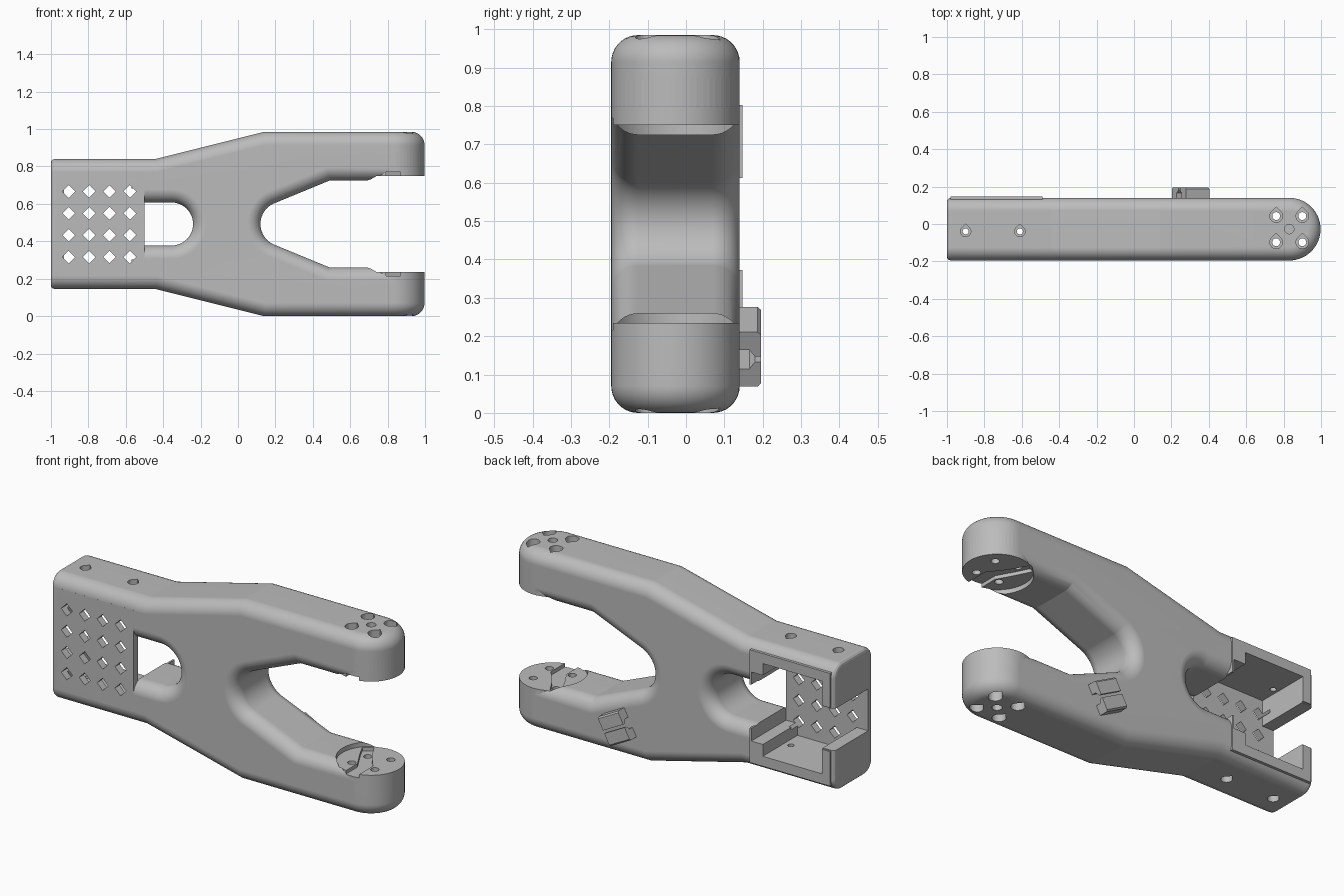
import bpy, bmesh, math
from math import sin, cos, radians, pi
from mathutils import Matrix

if "Cube" in bpy.data.objects:
    bpy.data.objects.remove(bpy.data.objects["Cube"], do_unlink=True)

MID = 0.4925               # height of the mirror plane; parts are built around z = 0
FRONT, BACK = -0.195, 0.14
TIP_X, TIP_Y, TIP_R = 0.83, -0.0275, 0.1675

grey = bpy.data.materials.new("plain_grey")
grey.use_nodes = True
grey.diffuse_color = (0.5, 0.5, 0.5, 1)
grey.node_tree.nodes["Principled BSDF"].inputs["Base Color"].default_value = (0.5, 0.5, 0.5, 1)


def prism(name, shapes, axis, lo, hi):
    """Extrude one or more 2D outlines along an axis."""
    place = {"x": lambda a, b, t: (t, a, b),
             "y": lambda a, b, t: (a, t, b),
             "z": lambda a, b, t: (a, b, t)}[axis]
    bm = bmesh.new()
    for pts in shapes:
        rings = [[bm.verts.new(place(a, b, t)) for a, b in pts] for t in (lo, hi)]
        bm.faces.new(rings[0])
        bm.faces.new(rings[1][::-1])
        n = len(pts)
        for i in range(n):
            j = (i + 1) % n
            bm.faces.new((rings[0][i], rings[1][i], rings[1][j], rings[0][j]))
    bmesh.ops.recalc_face_normals(bm, faces=bm.faces)
    mesh = bpy.data.meshes.new(name)
    bm.to_mesh(mesh)
    bm.free()
    mesh.materials.append(grey)
    obj = bpy.data.objects.new(name, mesh)
    bpy.context.collection.objects.link(obj)
    return obj


def arc(cx, cy, r, start, end, n):
    return [(cx + r * cos(radians(start + (end - start) * i / n)),
             cy + r * sin(radians(start + (end - start) * i / n))) for i in range(n + 1)]


def circle(cx, cy, r, n=32):
    return arc(cx, cy, r, 0, 360, n)[:-1]


def teardrop(cx, cy, r):
    return arc(cx, cy, r, 135, 405, 20) + [(cx, cy + r * 1.41)]


def rect(a0, a1, b0, b1):
    return [(a0, b0), (a1, b0), (a1, b1), (a0, b1)]


def apply_mod(obj, kind, **settings):
    mod = obj.modifiers.new("step", kind)
    for key, value in settings.items():
        setattr(mod, key, value)
    bpy.context.view_layer.objects.active = obj
    bpy.ops.object.modifier_apply(modifier=mod.name)


def combine(obj, tool, operation="DIFFERENCE"):
    apply_mod(obj, "BOOLEAN", object=tool, operation=operation, solver="EXACT")
    bpy.data.objects.remove(tool, do_unlink=True)


def both_arms(obj, shapes, near, far, operation="DIFFERENCE"):
    for s in (-1, 1):
        combine(obj, prism("tool", shapes, "z", s * near, s * far), operation)


# Lower half of the forked frame
low = 0.145 - MID
inner = 0.26 - MID
outline = [(-1.2, low), (-0.44, low), (0.14, -MID), (1.2, -MID), (1.2, inner), (0.49, inner)]
outline += arc(0.24, 0, 0.12, 245, 180, 10)
outline += arc(-0.355, 0, 0.115, 0, -90, 12)
outline += [(-0.8, -0.115), (-0.8, 0), (-1.2, 0)]
frame = prism("forked_frame", [outline], "y", -0.5, 0.5)

# Round the arm tips in plan
plan = [(-1.4, FRONT)] + arc(TIP_X, TIP_Y, TIP_R, -90, 90, 28) + [(-1.4, BACK)]
combine(frame, prism("tool", [plan], "z", -1, 0.5), "INTERSECT")

# Open the mirror plane, round the long edges, mirror
bm = bmesh.new()
bm.from_mesh(frame.data)
middle = [f for f in bm.faces if all(abs(v.co.z) < 1e-4 for v in f.verts)]
bmesh.ops.delete(bm, geom=middle, context="FACES")
bm.to_mesh(frame.data)
bm.free()
apply_mod(frame, "BEVEL", width=0.07, segments=9, limit_method="ANGLE",
          angle_limit=radians(40), use_clamp_overlap=False, loop_slide=False)
for v in frame.data.vertices:
    if abs(v.co.z) < 0.003:
        v.co.z = 0
apply_mod(frame, "MIRROR", use_axis=(False, False, True), use_mirror_merge=True,
          merge_threshold=0.001)

# Trim the square end and soften its rim
combine(frame, prism("tool", [rect(-1.5, -1, -1, 1)], "z", -1, 1))
bm = bmesh.new()
bm.from_mesh(frame.data)
rim = [e for e in bm.edges if all(abs(v.co.x + 1) < 1e-4 for v in e.verts)
       and len(e.link_faces) == 2 and e.calc_face_angle(0) > 0.5]
bmesh.ops.bevel(bm, geom=rim, offset=0.02, segments=3, profile=0.5,
                affect="EDGES", clamp_overlap=False)
bm.to_mesh(frame.data)
bm.free()

# Front panel and raised back of the housing
combine(frame, prism("tool", [rect(-0.96, -0.5, -0.28, 0.28)], "y", FRONT, -0.145), "UNION")
for s in (-1, 1):
    combine(frame, prism("tool", [rect(-0.98, -0.49, s * 0.12, s * 0.31)], "y", 0.08, 0.147), "UNION")

# Stepped pocket with an open end slot
pocket = [(-1.1, -0.115), (-0.93, -0.115), (-0.93, -0.255), (-0.57, -0.255), (-0.57, -0.19), (-0.5, -0.19)]
pocket += [(x, -z) for x, z in reversed(pocket)]
combine(frame, prism("tool", [pocket], "y", -0.155, 0.4))

# Grid of diamond vents
vents = [circle(-0.905 + 0.109 * i, -0.177 + 0.117 * j, 0.034, 4)
         for i in range(4) for j in range(4)]
combine(frame, prism("tool", vents, "y", -0.4, -0.1))

# Round pads at the tips, with recess and cable groove
both_arms(frame, [circle(TIP_X, TIP_Y, TIP_R, 56)], -inner, 0.38, "UNION")
both_arms(frame, [circle(TIP_X, TIP_Y, 0.175, 56)], 0.1, 0.2575)
groove = [(0.79, -0.25), (0.87, -0.25), (0.87, -0.07), (0.8, 0.02),
          (0.75, 0.11), (0.7, 0.08), (0.74, 0), (0.79, -0.09)]
both_arms(frame, [groove], 0.2, 0.277)

# Screw holes in the tips and in the housing
spots = [(TIP_X + sx * 0.07, TIP_Y + sy * 0.07) for sx in (-1, 1) for sy in (-1, 1)]
both_arms(frame, [teardrop(x, y, 0.034) for x, y in spots], 0.32, 0.6)
both_arms(frame, [circle(x, y, 0.021, 20) for x, y in spots], 0.2, 0.6)
both_arms(frame, [circle(TIP_X, TIP_Y, 0.025, 24)], 0.45, 0.6)
housing = [(-0.9, -0.04), (-0.61, -0.04)]
both_arms(frame, [teardrop(x, y, 0.028) for x, y in housing], 0.3, 0.6)
both_arms(frame, [circle(x, y, 0.016, 20) for x, y in housing], 0.2, 0.6)

# Pair of hooks for a cable on the back of the lower arm
hook = [(0.13, 0.028), (0.165, 0.028), (0.18, 0.008), (0.195, 0.008),
        (0.195, 0.072), (0.187, 0.08), (0.13, 0.08)]
clip = prism("cable_clip", [hook, [(y, -z) for y, z in hook]], "x", -0.07, 0.07)
clip.data.transform(Matrix.Translation((0.303, 0, 0.1725 - MID)) @ Matrix.Rotation(radians(28), 4, "Y"))

# Stand on the ground and shade
for obj in (frame, clip):
    obj.data.transform(Matrix.Translation((0, 0, MID)))
    bpy.ops.object.select_all(action="DESELECT")
    obj.select_set(True)
    bpy.context.view_layer.objects.active = obj
    bpy.ops.object.shade_smooth_by_angle(angle=radians(13))
    obj.modifiers.new("even_normals", "WEIGHTED_NORMAL").keep_sharp = True
